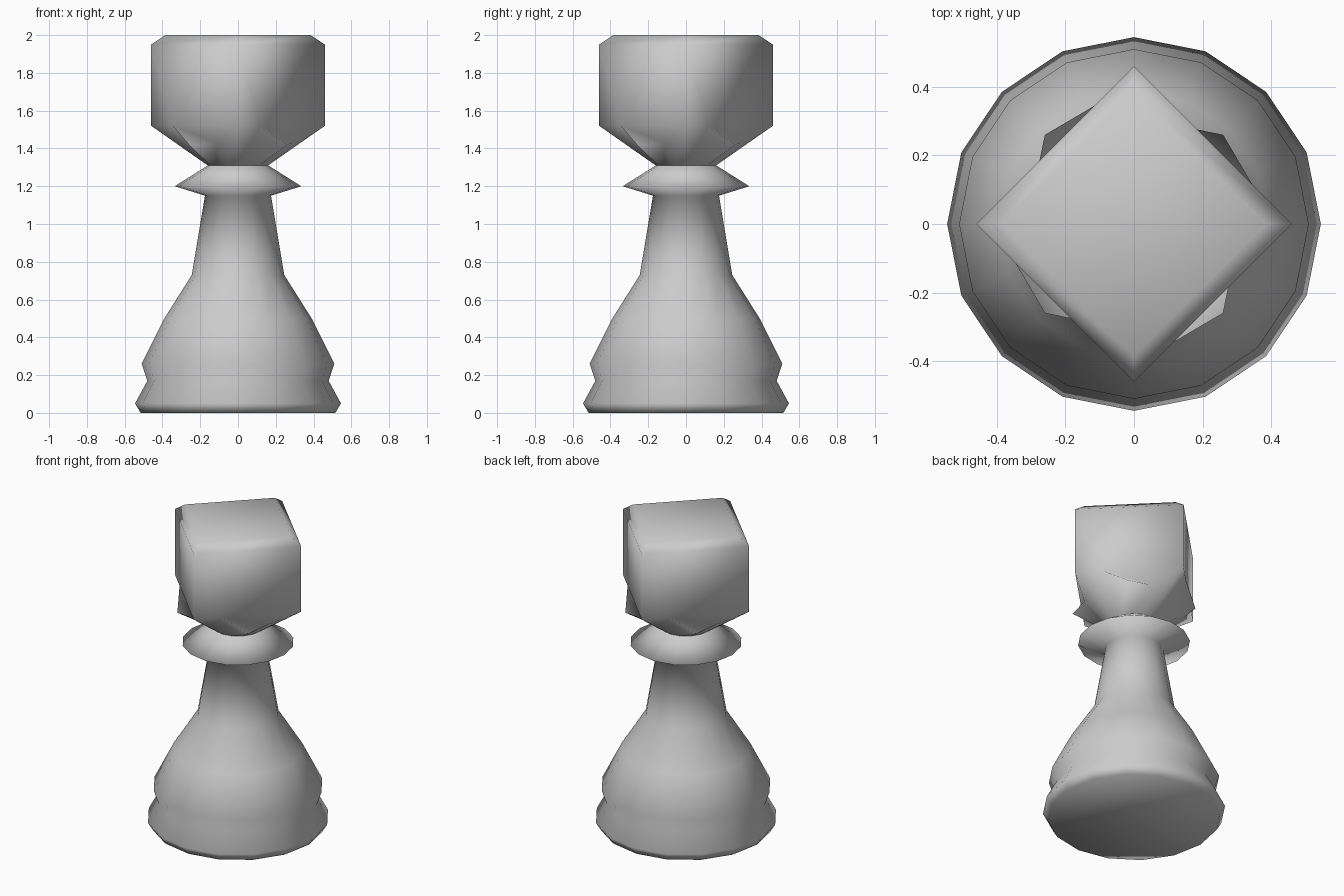
import bpy, bmesh
from math import sin, cos, pi
from mathutils import Matrix

if "Cube" in bpy.data.objects:
    bpy.data.objects.remove(bpy.data.objects["Cube"])

SIDES = 16


def ring(bm, r, z):
    return [bm.verts.new((r * cos(2 * pi * k / SIDES), r * sin(2 * pi * k / SIDES), z))
            for k in range(SIDES)]


def bridge(bm, low, high):
    n = len(low)
    for k in range(n):
        j = (k + 1) % n
        bm.faces.new((low[k], low[j], high[j], high[k]))


def finish(bm, name):
    for f in bm.faces:
        f.smooth = True
    mesh = bpy.data.meshes.new(name)
    bm.to_mesh(mesh)
    bm.free()
    bpy.context.collection.objects.link(bpy.data.objects.new(name, mesh))


# Turned base, stem and collar
profile = [(0.515, 0), (0.545, 0.05), (0.48, 0.17), (0.51, 0.26), (0.39, 0.5),
           (0.245, 0.73), (0.175, 1.15), (0.335, 1.2), (0.16, 1.31)]
bm = bmesh.new()
rings = [ring(bm, r, z) for r, z in profile]
for a, b in zip(rings, rings[1:]):
    bridge(bm, a, b)
bm.faces.new(rings[0][::-1])
finish(bm, "base_and_stem")

# Square head: flared neck with a lip under each side, then block with bevelled top
bm = bmesh.new()
neck = ring(bm, 0.16, 1.31)
quarter = [(0.46, 0, 1.52), (0.345, 0.115, 1.52), (0.26, 0.26, 1.42), (0.115, 0.29, 1.43)]
lip, wall, top = [], [], []
for q in range(4):
    turn = Matrix.Rotation(q * pi / 2, 3, 'Z')
    for p in quarter:
        v = bm.verts.new(p)
        v.co = turn @ v.co
        lip.append(v)
    for r, z, out in ((0.46, 1.95, wall), (0.385, 2.0, top)):
        v = bm.verts.new((r, 0, z))
        v.co = turn @ v.co
        out.append(v)
bridge(bm, neck, lip)
for q in range(4):
    a, n = 4 * q, (4 * q + 4) % SIDES
    bm.faces.new((lip[a + 1], lip[a + 2], lip[a + 3]))
    bm.faces.new((lip[a + 1], lip[a + 3], lip[n]))
    bm.faces.new((lip[a], lip[a + 1], lip[n], wall[(q + 1) % 4], wall[q]))
bridge(bm, wall, top)
bm.faces.new(top)
finish(bm, "head")
